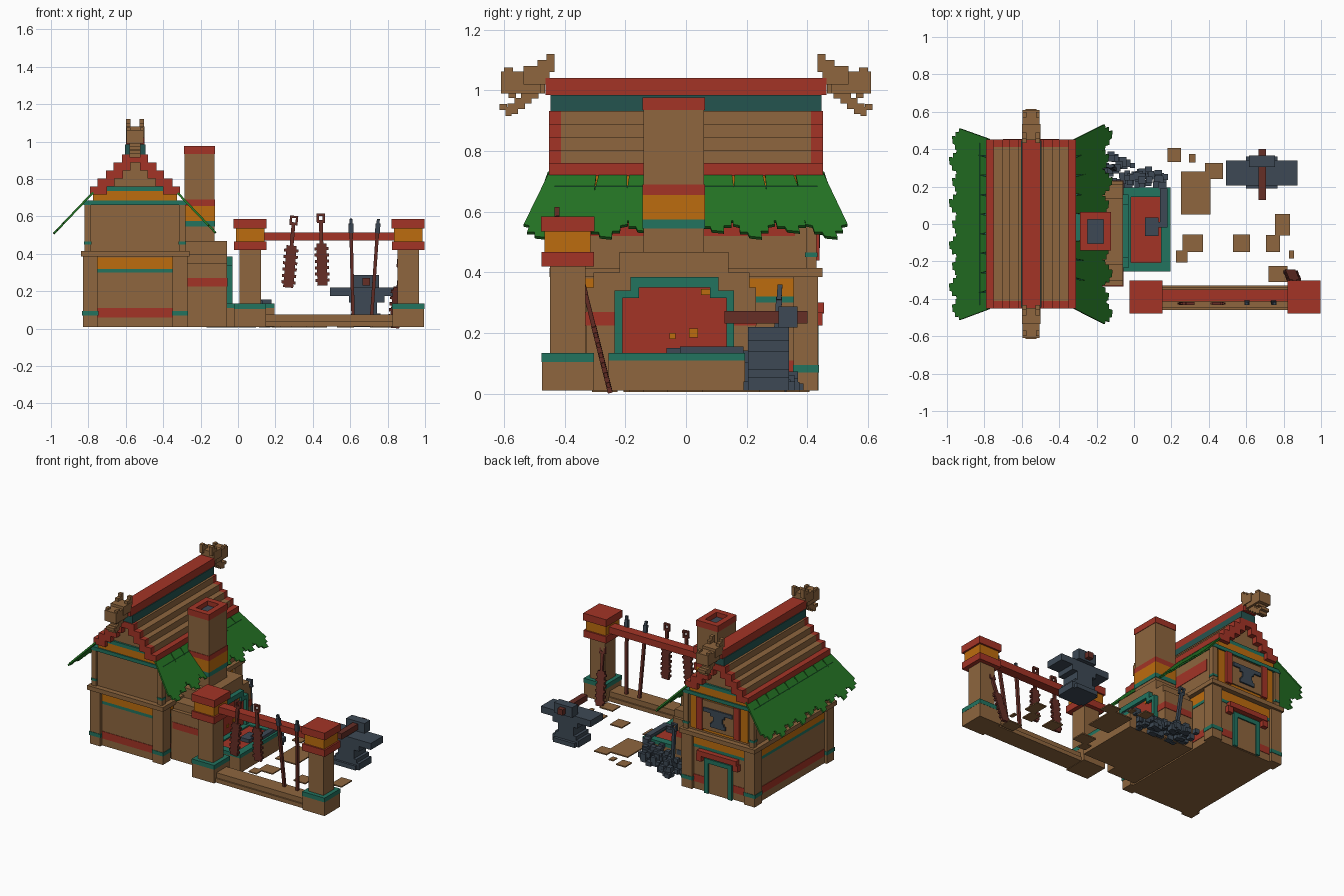
import bpy, bmesh, random
from mathutils import Vector

cube = bpy.data.objects.get("Cube")
if cube:
    bpy.data.objects.remove(cube, do_unlink=True)
random.seed(4)


def material(name, code):
    rgb = [int(code[i:i + 2], 16) / 255 for i in (0, 2, 4)]
    color = [((c + .055) / 1.055) ** 2.4 for c in rgb] + [1]
    mat = bpy.data.materials.new(name)
    mat.use_nodes = True
    mat.diffuse_color = color
    mat.node_tree.nodes["Principled BSDF"].inputs["Base Color"].default_value = color
    return mat


WOOD = material("wood_brown", "8E663E")
RED = material("painted_red", "A33426")
TEAL = material("painted_teal", "22735F")
DEEP = material("deep_teal", "24544F")
ORANGE = material("painted_orange", "BC6C0E")
LEAF = material("leaf_green", "247324")
IRON = material("slate_iron", "3D4955")
MAROON = material("dark_maroon", "662E26")


def finish(name, mat, bm):
    bmesh.ops.recalc_face_normals(bm, faces=bm.faces)
    mesh = bpy.data.meshes.new(name)
    bm.to_mesh(mesh)
    bm.free()
    mesh.materials.append(mat)
    obj = bpy.data.objects.new(name, mesh)
    bpy.context.collection.objects.link(obj)
    return obj


def part(name, mat, *boxes):
    """One object from boxes given as (x0, x1, y0, y1, z0, z1)."""
    bm = bmesh.new()
    for x0, x1, y0, y1, z0, z1 in boxes:
        lo, hi = Vector((x0, y0, z0)), Vector((x1, y1, z1))
        for v in bmesh.ops.create_cube(bm, size=1)["verts"]:
            v.co = Vector([(a + b) / 2 + (b - a) * c for a, b, c in zip(lo, hi, v.co)])
    return finish(name, mat, bm)


def ring(name, mat, x0, x1, y0, y1, z0, z1, t):
    part(name, mat, (x0, x0 + t, y0, y1, z0, z1), (x1 - t, x1, y0, y1, z0, z1),
         (x0 + t, x1 - t, y0, y0 + t, z0, z1), (x0 + t, x1 - t, y1 - t, y1, z0, z1))


MID = -.55  # centre line of the house


def house(name, mat, hx, hy, z0, z1):
    part(name, mat, (MID - hx, MID + hx, -hy, hy, z0, z1))


def corners(name, mat, hx, hy, size, z0, z1):
    part(name, mat, *[(MID + sx * (hx - size), MID + sx * hx, sy * (hy - size), sy * hy, z0, z1)
                      for sx in (-1, 1) for sy in (-1, 1)])


def lean(obj, foot, head):
    """Stand an upright object on foot and point it at head."""
    foot, head = Vector(foot), Vector(head)
    obj.rotation_mode = 'QUATERNION'
    obj.rotation_quaternion = Vector((0, 0, 1)).rotation_difference(head - foot)
    obj.location = foot


# House walls with painted bands
house("lower_wall", WOOD, .26, .415, .01, .39)
corners("lower_corner_posts", WOOD, .28, .435, .08, .01, .39)
house("lower_red_band", RED, .263, .418, .06, .11)
house("lower_teal_band", TEAL, .263, .418, .3, .32)
house("lower_orange_band", ORANGE, .263, .418, .32, .38)
corners("lower_corner_bands", TEAL, .283, .438, .086, .07, .095)
house("ledge", WOOD, .29, .45, .385, .415)
house("upper_wall", WOOD, .26, .415, .415, .66)
corners("upper_corner_posts", WOOD, .27, .43, .035, .415, .66)
corners("upper_corner_bands", TEAL, .273, .433, .04, .45, .465)
house("upper_side_band", RED, .263, .36, .52, .6)
house("eave_teal_band", TEAL, .275, .433, .66, .685)
house("eave_orange_band", ORANGE, .225, .425, .685, .735)
house("gable_teal_band", TEAL, .15, .425, .735, .76)

# Stepped roof with red gable ends
widths = (.24, .2, .155, .115, .07)
for i, w in enumerate(widths):
    z = .717 + .043 * i
    house("roof_step", RED if i == 0 else WOOD, w, .412, z, z + .043)
    inner = max(w - .09, 0)
    part("gable_step", RED, *[(MID + sx * inner, MID + sx * w, sy * .408, sy * .452, z, z + .043)
                              for sx in (-1, 1) for sy in (-1, 1)])
house("ridge_base", DEEP, .055, .447, .93, .985)
house("ridge_beam", RED, .05, .463, .985, 1.04)

# Carved beast heads on the ridge ends
for s in (-1, 1):
    def carve(hx, d0, d1, z0, z1, off=0):
        return (MID + off - hx, MID + off + hx, s * d0, s * d1, z0, z1)
    jaw = [carve(.03, .465 + .022 * i, .5 + .022 * i, .99 - .017 * i, 1.025 - .017 * i) for i in range(5)]
    parts = [carve(.045, .48, .61, .99, 1.062), carve(.05, .45, .535, 1.02, 1.08), carve(.03, .56, .585, .975, .99),
             carve(.03, .59, .615, .935, .955), carve(.03, .575, .595, .915, .945)]
    for side in (-.036, .036):
        parts += [carve(.012, .434, .46, 1.06, 1.12, side), carve(.012, .45, .49, 1.08, 1.1, side),
                  carve(.01, .57, .6, 1.06, 1.075, side)]
    part("ridge_beast_head", WOOD, *parts, *jaw)


# Broad leaf thatch along both eaves
def leaf(side, y, flare, length):
    outline = [(-.045, 0), (.045, 0), (.068, .8), (.045, .82), (.045, .9), (.02, .9), (.02, 1),
               (-.02, .98), (-.025, .92), (-.05, .92), (-.05, .82), (-.07, .8)]
    bm = bmesh.new()
    verts = [bm.verts.new((MID + side * (.22 + .21 * v * length), y + u + flare * v, .725 - .22 * v * length))
             for u, v in outline]
    slab = bmesh.ops.extrude_face_region(bm, geom=[bm.faces.new(verts)])["geom"]
    bmesh.ops.translate(bm, vec=(side * .008, 0, .008),
                        verts=[g for g in slab if isinstance(g, bmesh.types.BMVert)])
    finish("eave_leaf", LEAF, bm)


for i in range(9):
    y = -.41 + .1025 * i
    leaf(-1, y, y * .1, .93 + .08 * (i % 2))
for side in (-1, 1):
    for i in range(4):
        y = .105 + .1 * i
        leaf(1, side * y - (.035 if side < 0 and i < 3 else 0), side * .025 * i, .9 + .09 * (i % 2))

# Back door and anvil sign
BACK = .42
part("door_frame", TEAL, *[(MID + s * .075, MID + s * .105, BACK, .437, .01, .24) for s in (-1, 1)],
     (MID - .105, MID + .105, BACK, .437, .22, .25))
part("door", WOOD, (MID - .075, MID + .075, BACK, .428, .01, .22))
part("door_lintel", RED, (MID - .15, MID + .15, BACK, .455, .265, .3),
     *[(MID + s * .12, MID + s * .16, BACK, .45, .225, .27) for s in (-1, 1)])
part("sign_orange_field", ORANGE, (MID - .22, MID + .22, .41, .423, .43, .66))
part("sign_frame", RED, *[(MID + s * .12, MID + s * .165, BACK, .44, .44, .66) for s in (-1, 1)])
part("sign_board", WOOD, (MID - .12, MID + .12, BACK, .432, .45, .65))


def anvil_boxes(x, y0, y1, base, k):
    rows = ((-.1, .1, 0, .045), (-.08, .08, .045, .07), (-.06, .06, .07, .13),
            (-.09, .1, .13, .165), (-.19, .19, .165, .21))
    return [(x + a * k, x + b * k, y0, y1, base + c * k, base + d * k) for a, b, c, d in rows]


part("sign_anvil", IRON, *anvil_boxes(MID, .43, .442, .48, .58))

# Forge block and chimney
part("forge_block", WOOD, (-.28, -.06, -.33, .23, .01, .35), (-.28, -.06, -.305, .21, .35, .4),
     (-.28, -.06, -.22, .14, .4, .468))
part("forge_red_band", RED, (-.27, -.057, -.333, .233, .225, .27))
part("chimney", WOOD, (-.285, -.125, -.14, .06, .46, .935))
for name, mat, z0, z1 in (("teal", TEAL, .545, .575), ("orange", ORANGE, .575, .655), ("red", RED, .655, .69)):
    part("chimney_band_" + name, mat, (-.288, -.122, -.143, .063, z0, z1))
ring("chimney_rim", RED, -.288, -.122, -.143, .063, .935, .977, .04)
part("chimney_soot", IRON, (-.25, -.16, -.11, .03, .935, .945))

# Hearth opening with stepped arch
HY = -.038
arch = [(-.06, -.03, HY - .145, HY + .145, .35, .385)]
for s in (-1, 1):
    arch += [(-.06, -.03, HY + s * .172, HY + s * .197, .13, .34),
             (-.06, -.03, HY + s * .117, HY + s * .197, .315, .34),
             (-.06, -.03, HY + s * .117, HY + s * .145, .34, .385)]
part("hearth_arch", TEAL, *arch)
part("hearth_glow", RED, (-.06, -.05, HY - .172, HY + .172, .12, .315),
     (-.06, -.05, HY - .117, HY + .117, .315, .35))
part("hearth_sparks", ORANGE, (-.05, -.045, .01, .04, .185, .215), (-.05, -.045, -.055, -.035, .18, .2),
     (-.05, -.045, .05, .08, .325, .345))

# Basin in front of the hearth
part("basin", WOOD, (-.065, .195, -.255, .195, .01, .11))
ring("basin_rim", TEAL, -.065, .195, -.255, .195, .11, .135, .05)
part("basin_embers", RED, (-.03, .145, -.205, .145, .11, .126))
part("basin_irons", IRON, (.06, .13, -.065, .035, .125, .15), (.11, .18, -.02, .01, .135, .155),
     (.14, .18, .01, .19, .135, .155))

# Coal heap
coals = []
for i in range(90):
    x = random.uniform(-.22, .17)
    reach = random.random()
    y = .2 + reach * (.17 - .4 * max(x + .12, 0))
    z = .01 + random.random() * .12 * (1 - reach * .6)
    r = random.uniform(.014, .021)
    coals.append((x - r, x + r, y - r, y + r, max(z - r, .005), z + r))
part("coal_heap", IRON, *coals)

# Tool rack with two posts
for i, x in enumerate((.065, .91)):
    def collar(name, mat, h, z0, z1):
        part(name, mat, (x - h, x + h, -.39 - h, -.39 + h, z0, z1))
    collar("rack_base", WOOD, .085, .01, .105)
    collar("rack_base_band", TEAL, .086, .105, .135)
    collar("rack_post", WOOD, .058, .135, .42)
    collar("rack_cap_lower", RED, .087, .42, .467)
    collar("rack_cap_middle", ORANGE, .076, .467, .535)
    collar("rack_cap_upper", RED, .088, .535, .585)
part("rack_rail", RED, (.13, .84, -.415, -.35, .47, .515))
part("rack_sill", WOOD, (.14, .84, -.45, -.34, .012, .075), (.14, .84, -.46, -.33, .012, .04))


# Toothed blades and pokers
def loop_boxes(top):
    return [(-.022, -.01, -.008, .008, top - .045, top), (.01, .022, -.008, .008, top - .045, top),
            (-.022, .022, -.008, .008, top - .012, top), (-.022, .022, -.008, .008, top - .05, top - .036)]


def toothed_blade(foot, head):
    teeth = [(-.038, .038, -.006, .006, .02 + .034 * i, .036 + .034 * i) for i in range(6)]
    lean(part("toothed_blade", MAROON, (-.027, .027, -.008, .008, 0, .225), (-.01, .01, -.007, .007, .22, .35),
              *teeth, *loop_boxes(.385)), foot, head)


toothed_blade((.268, -.425, .22), (.3, -.425, .6))
toothed_blade((.452, -.425, .23), (.442, -.425, .61))
toothed_blade((.835, -.25, .005), (.875, -.345, .385))
for bottom, top in ((.615, .603), (.715, .75)):
    foot, head = (bottom, -.37, .075), (top, -.425, .58)
    lean(part("poker_shaft", MAROON, (-.009, .009, -.009, .009, 0, .45)), foot, head)
    lean(part("poker_tip", IRON, (-.013, .013, -.01, .01, .44, .49), (-.008, .008, -.008, .008, .49, .515)),
         foot, head)
lean(part("coal_shovel", IRON, (-.01, .01, -.01, .01, 0, .26), *loop_boxes(.3)), (-.1, .29, .06), (-.13, .31, .36))

# Anvil with hammer
part("anvil", IRON, *anvil_boxes(.683, .205, .34, .01, 1))
part("anvil_foot", IRON, (.6, .766, .19, .36, .01, .04))
part("hammer_head", IRON, (.615, .755, .305, .367, .218, .288))
part("hammer_handle", MAROON, (.665, .705, .127, .4, .232, .272))

# Paving slabs
slabs = ((.215, .37, .07, .075), (.312, .352, .035, .045), (.33, .165, .16, .23), (.428, .283, .095, .085),
         (.315, -.103, .11, .095), (.255, -.173, .06, .065), (.575, -.103, .09, .095), (.743, -.105, .075, .09),
         (.795, -.003, .08, .115), (.842, -.163, .025, .045), (.77, -.268, .1, .085))
part("paving_slabs", WOOD, *[(x - w / 2, x + w / 2, y - d / 2, y + d / 2, .005, .013) for x, y, w, d in slabs])
